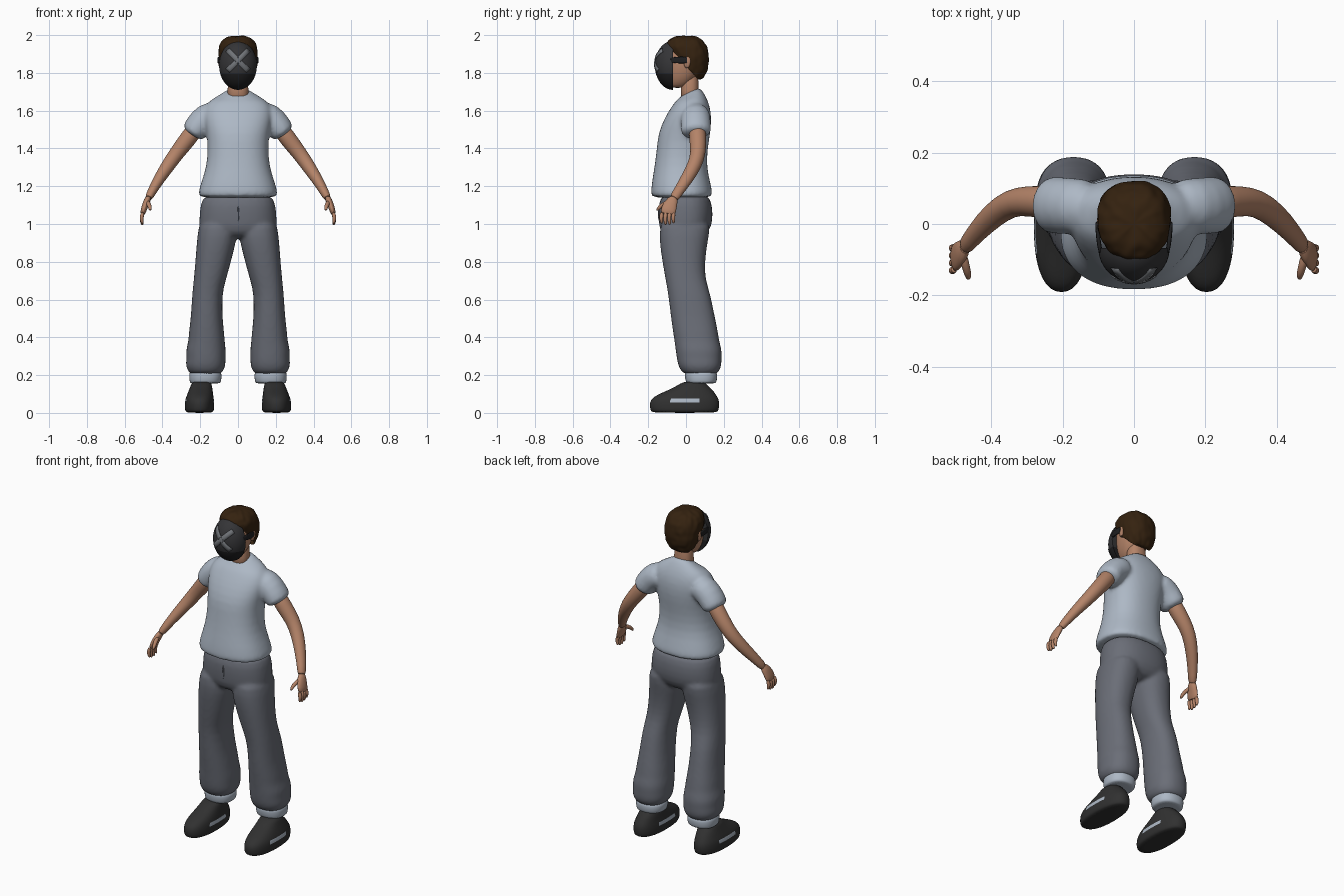
import bpy, bmesh, math
from mathutils import Vector, noise

cube = bpy.data.objects.get("Cube")
if cube:
    bpy.data.objects.remove(cube)


def material(name, r, g, b):
    m = bpy.data.materials.new(name)
    m.use_nodes = True
    m.diffuse_color = (r, g, b, 1)
    m.node_tree.nodes["Principled BSDF"].inputs["Base Color"].default_value = (r, g, b, 1)
    return m


CLOTH = material("pale blue cloth", .42, .48, .56)
TROUSER = material("slate grey", .145, .155, .185)
SKIN = material("skin", .46, .23, .14)
HAIR = material("dark brown", .035, .016, .005)
MASK = material("charcoal", .035, .035, .038)
BLACK = material("black", .014, .014, .015)
GREY = material("mid grey", .16, .17, .185)
SHOE = material("shoe black", .03, .03, .03)


def level(z, x0, x1, y0, y1, tilt=0, power=2.3):
    """Horizontal ring filling the given x and y range."""
    c = Vector(((x0 + x1) / 2, (y0 + y1) / 2, z))
    return c, Vector(((x1 - x0) / 2, 0, 0)), Vector((0, 1, tilt)) * (y1 - y0) / 2, power


def wide(z, half, y0, y1, tilt=0):
    return level(z, -half, half, y0, y1, tilt)


def along(points):
    """Rings across a path of (x, y, z, width, depth)."""
    pos = [Vector(p[:3]) for p in points]
    rings = []
    for i, p in enumerate(points):
        t = (pos[min(i + 1, len(pos) - 1)] - pos[max(i - 1, 0)]).normalized()
        u = Vector((0, 1, 0)).cross(t).normalized()
        rings.append((pos[i], u * p[3], t.cross(u) * p[4], 2))
    return rings


def loft(bm, rings, mirror=False, n=24):
    for s in ((1, -1) if mirror else (1,)):
        rows = []
        for c, u, v, power in rings:
            row = []
            for i in range(n):
                a = math.tau * i / n
                ca, sa = math.cos(a), math.sin(a)
                co = c + u * math.copysign(abs(ca) ** (2 / power), ca) \
                    + v * math.copysign(abs(sa) ** (2 / power), sa)
                row.append(bm.verts.new((co.x * s, co.y, co.z)))
            rows.append(row)
        for a, b in zip(rows, rows[1:]):
            for i in range(n):
                j = (i + 1) % n
                bm.faces.new((a[i], a[j], b[j], b[i]))
        bm.faces.new(rows[0])
        bm.faces.new(rows[-1])


def finish(name, bm, mats, subdivide=1, blend=0):
    bmesh.ops.recalc_face_normals(bm, faces=bm.faces)
    me = bpy.data.meshes.new(name)
    bm.to_mesh(me)
    bm.free()
    ob = bpy.data.objects.new(name, me)
    bpy.context.collection.objects.link(ob)
    for m in mats:
        me.materials.append(m)
    bpy.ops.object.select_all(action='DESELECT')
    ob.select_set(True)
    bpy.context.view_layer.objects.active = ob
    bpy.ops.object.shade_smooth_by_angle(angle=math.radians(60))
    if subdivide:
        ob.modifiers.new("Round", 'SUBSURF').levels = subdivide
        ob.modifiers["Round"].render_levels = subdivide
    if blend:
        # fuse overlapping volumes into one soft garment
        r = ob.modifiers.new("Fuse", 'REMESH')
        r.mode, r.voxel_size, r.use_smooth_shade = 'VOXEL', blend, True
        s = ob.modifiers.new("Soften", 'SMOOTH')
        s.factor, s.iterations = .5, 6
    return ob


# T-shirt: torso with two sleeves
bm = bmesh.new()
loft(bm, [wide(1.135, .212, -.185, .14), wide(1.16, .213, -.187, .142),
          wide(1.22, .197, -.182, .13), wide(1.3, .168, -.168, .11),
          wide(1.4, .16, -.155, .115), wide(1.48, .167, -.148, .13),
          wide(1.56, .185, -.115, .136), wide(1.62, .18, -.078, .128),
          wide(1.66, .145, -.055, .11, .1), wide(1.685, .085, -.04, .085, .4),
          wide(1.705, .058, -.025, .065, .5)])
loft(bm, along([(.1, .05, 1.585, .07, .075), (.17, .05, 1.57, .077, .08),
                (.22, .052, 1.51, .07, .08), (.247, .055, 1.468, .066, .082)]), True)
finish("shirt", bm, [CLOTH], blend=.01)

# Trousers: hips with two baggy legs
bm = bmesh.new()
loft(bm, [wide(1.17, .185, -.13, .12), wide(1.1, .2, -.148, .14),
          wide(1.02, .208, -.146, .144), wide(.96, .205, -.14, .125),
          wide(.92, .16, -.1, .08)])
loft(bm, [level(1.04, .01, .205, -.14, .14), level(.93, .004, .216, -.142, .12),
          level(.86, .022, .222, -.135, .108), level(.78, .042, .228, -.122, .1),
          level(.7, .065, .235, -.108, .105), level(.63, .084, .243, -.095, .13),
          level(.5, .082, .25, -.08, .155), level(.42, .072, .262, -.068, .172),
          level(.38, .07, .262, -.062, .176), level(.33, .063, .278, -.055, .192),
          level(.29, .066, .272, -.05, .188), level(.25, .064, .28, -.042, .19),
          level(.215, .08, .262, -.025, .175), level(.2, .1, .245, .01, .15)], True)
finish("trousers", bm, [TROUSER], blend=.01)

# Fly seam
bm = bmesh.new()
loft(bm, along([(0, -.14, 1.1, .004, .008), (.004, -.143, 1.05, .005, .007),
                (0, -.14, 1.01, .003, .006)]), n=8)
finish("fly_seam", bm, [TROUSER])

# Rolled cuffs
bm = bmesh.new()
loft(bm, [level(.155, .1, .248, .008, .152), level(.16, .091, .256, 0, .161),
          level(.185, .086, .259, -.006, .166), level(.212, .086, .259, -.008, .166),
          level(.222, .1, .25, 0, .155)], True)
finish("trouser_cuffs", bm, [CLOTH])

# Ankles
bm = bmesh.new()
loft(bm, [level(.1, .145, .228, .01, .1), level(.24, .145, .228, .015, .105)], True)
finish("ankles", bm, [SKIN])

# Shoes, with a pale flash on each side
bm = bmesh.new()
loft(bm, [level(0, .14, .268, -.175, .16), level(.008, .128, .28, -.187, .17),
          level(.03, .125, .282, -.192, .176), level(.055, .126, .281, -.192, .177),
          level(.075, .128, .278, -.182, .172), level(.095, .131, .27, -.155, .16),
          level(.12, .134, .26, -.095, .143), level(.145, .138, .25, -.045, .115),
          level(.168, .143, .242, -.012, .095)], True, n=32)
bm.normal_update()
for f in bm.faces:
    c = f.calc_center_median()
    if .052 < c.z < .08 and -.08 < c.y < .06 and abs(f.normal.x) > .6:
        f.material_index = 1
finish("shoes", bm, [SHOE, CLOTH])

# Arms
bm = bmesh.new()
loft(bm, along([(.2, .058, 1.54, .045, .045), (.265, .062, 1.45, .046, .046),
                (.325, .066, 1.375, .04, .04), (.37, .046, 1.31, .037, .038),
                (.42, .002, 1.235, .03, .034), (.46, -.045, 1.165, .023, .026),
                (.477, -.068, 1.13, .02, .026)]), True)
finish("arms", bm, [SKIN])

# Hands: palm, four fingers and a thumb
bm = bmesh.new()
loft(bm, along([(.472, -.06, 1.145, .018, .022), (.487, -.08, 1.11, .018, .036),
                (.5, -.093, 1.075, .016, .042), (.505, -.097, 1.048, .013, .039)]), True, 16)
for i in range(4):
    y = -.128 + .021 * i
    drop = .008 * abs(i - 1.4)
    loft(bm, along([(.503, y, 1.065, .011, .011), (.511, y - .003, 1.035, .011, .011),
                    (.51, y - .002, 1.01 + drop, .01, .01),
                    (.505, y, .99 + drop, .006, .006)]), True, 10)
loft(bm, along([(.482, -.08, 1.12, .013, .014), (.472, -.12, 1.105, .012, .012),
                (.466, -.142, 1.088, .011, .011), (.464, -.155, 1.07, .006, .006)]), True, 10)
finish("hands", bm, [SKIN])

# Neck and head
bm = bmesh.new()
loft(bm, [wide(1.65, .062, -.03, .075), wide(1.7, .054, -.026, .064),
          wide(1.82, .054, -.03, .07)])
finish("neck", bm, [SKIN])
bm = bmesh.new()
loft(bm, [wide(1.72, .03, -.08, -.01), wide(1.735, .05, -.09, .015),
          wide(1.77, .07, -.1, .05), wide(1.81, .081, -.105, .075),
          wide(1.86, .087, -.105, .09), wide(1.92, .082, -.095, .09),
          wide(1.96, .05, -.06, .06)])
finish("head", bm, [SKIN])

# Ears
bm = bmesh.new()
loft(bm, [level(z, .078, .1 + w / 3, .0 - w, .015 + w, .2)
          for z, w in ((1.825, .002), (1.84, .01), (1.865, .016), (1.88, .012), (1.89, .003))], True, 12)
finish("ears", bm, [SKIN])

# Tousled hair, trimmed along a slanted hairline
bm = bmesh.new()
loft(bm, [wide(1.765, .058, -.01, .082), wide(1.785, .078, -.03, .1),
          wide(1.82, .093, -.05, .115), wide(1.86, .1, -.07, .121),
          wide(1.9, .104, -.09, .121), wide(1.94, .1, -.105, .113),
          wide(1.97, .085, -.095, .094), wide(1.988, .062, -.068, .068),
          wide(1.996, .03, -.035, .035)], n=32)
bmesh.ops.bisect_plane(bm, geom=bm.verts[:] + bm.edges[:] + bm.faces[:],
                       plane_co=(0, -.09, 1.935), plane_no=(0, 1.1, 1), clear_inner=True)
bmesh.ops.subdivide_edges(bm, edges=bm.edges, cuts=1, use_grid_fill=True)
bm.normal_update()
for v in bm.verts:
    v.co += v.normal * .007 * noise.noise(v.co * 38)
finish("hair", bm, [HAIR])

# Domed mask, darker over the jaw
MID, RX, RZ, RIM, DEEP = 1.84, .1, .13, -.068, .097
bm = bmesh.new()
loft(bm, [(Vector((0, RIM - DEEP * math.cos(a), MID)), Vector((RX * math.sin(a), 0, 0)),
           Vector((0, 0, RZ * math.sin(a))), 2)
          for a in [math.pi / 2 * k / 12 for k in range(12, 0, -1)]], n=48)
bmesh.ops.bisect_plane(bm, geom=bm.verts[:] + bm.edges[:] + bm.faces[:],
                       plane_co=(0, 0, 1.797), plane_no=(0, 0, 1))
for f in bm.faces:
    if f.calc_center_median().z < 1.797:
        f.material_index = 1
finish("mask", bm, [MASK, BLACK], subdivide=0)

# Crossed bars laid on the mask
bm = bmesh.new()
for s in (1, -1):
    rows = []
    for k in range(13):
        d = -.076 + .152 * k / 12
        row = []
        for w in (-.014, 0, .014):
            x, z = s * (d - w) * .72, 1.866 + (d + w) * .72
            q = (x / RX) ** 2 + ((z - MID) / RZ) ** 2
            row.append(bm.verts.new((x, RIM - .003 - DEEP * math.sqrt(max(0, 1 - q)), z)))
        rows.append(row)
    for a, b in zip(rows, rows[1:]):
        for i in range(2):
            f = bm.faces.new((a[i], a[i + 1], b[i + 1], b[i]))
            f.normal_update()
cross = finish("mask_cross", bm, [GREY], subdivide=0)
plate = cross.modifiers.new("Plate", 'SOLIDIFY')
plate.thickness, plate.offset = .003, 0

# Mask straps over the temples
bm = bmesh.new()
loft(bm, [(Vector((x, y, 1.868)), Vector((.006, 0, 0)), Vector((0, 0, h)), 4)
          for x, y, h in ((.092, -.085, .012), (.098, -.06, .016), (.101, -.03, .018),
                          (.103, -.005, .018), (.102, .008, .013))], True, 16)
finish("mask_straps", bm, [BLACK])
